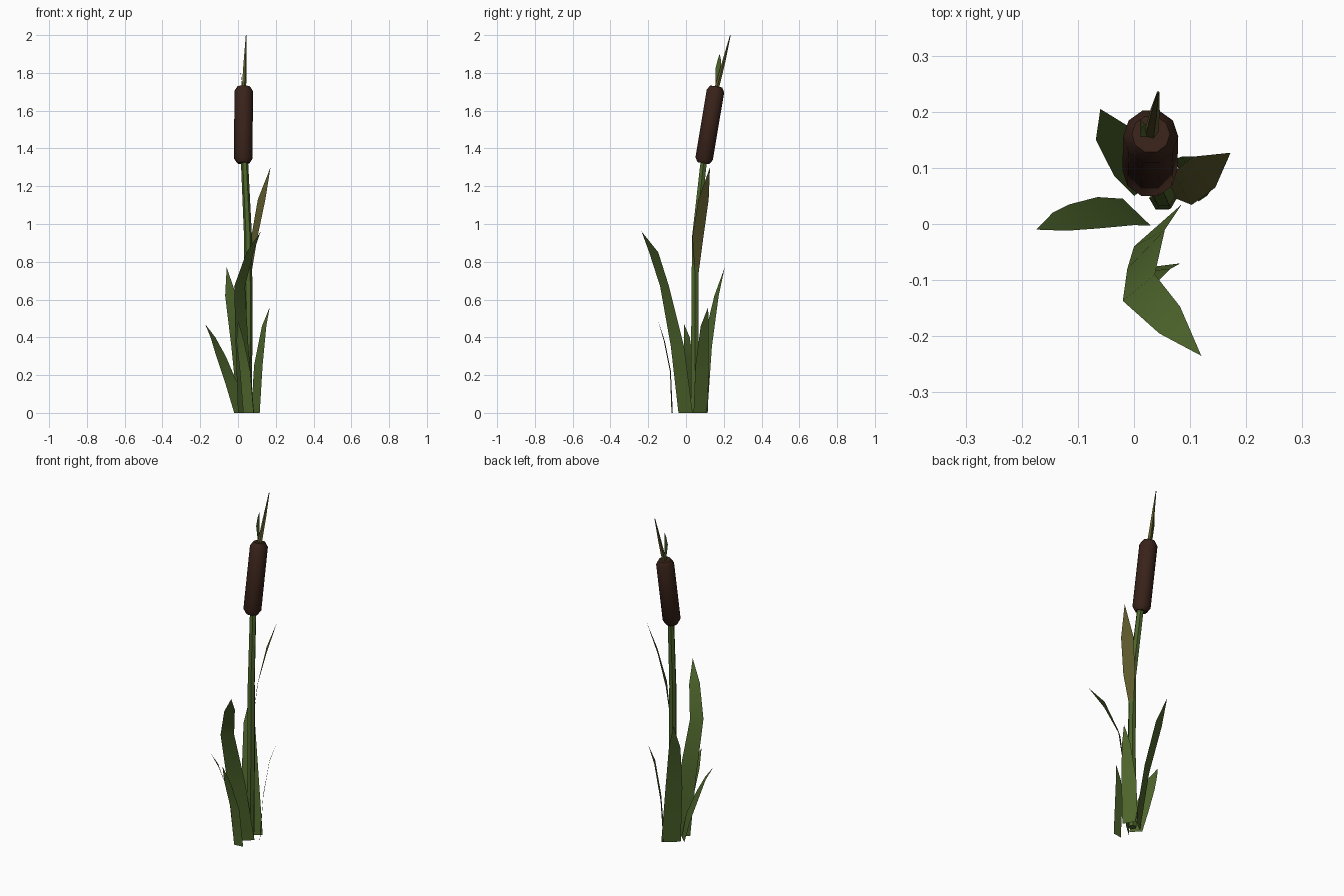
import bpy
import math
from mathutils import Vector

if "Cube" in bpy.data.objects:
    bpy.data.objects.remove(bpy.data.objects["Cube"])


def material(name, color):
    m = bpy.data.materials.new(name)
    m.diffuse_color = (*color, 1)
    m.use_nodes = True
    m.node_tree.nodes["Principled BSDF"].inputs["Base Color"].default_value = m.diffuse_color
    return m


GREEN = material("leaf_green", (0.075, 0.13, 0.025))
OLIVE = material("dry_olive", (0.11, 0.10, 0.025))
BROWN = material("seed_brown", (0.04, 0.016, 0.010))


def make_object(name, verts, faces, mat):
    mesh = bpy.data.meshes.new(name)
    mesh.from_pydata(verts, [], faces)
    mesh.update()
    mesh.materials.append(mat)
    ob = bpy.data.objects.new(name, mesh)
    bpy.context.collection.objects.link(ob)
    bpy.context.view_layer.objects.active = ob
    ob.select_set(True)
    bpy.ops.object.shade_smooth_by_angle(angle=math.radians(45))
    ob.select_set(False)
    return ob


def tube(name, rings, sides, mat):
    """Loft round rings (centre, radius) along a path and cap both ends."""
    pts = [Vector(c) for c, _ in rings]
    verts, faces = [], []
    for i, (_, r) in enumerate(rings):
        axis = (pts[min(i + 1, len(pts) - 1)] - pts[max(i - 1, 0)]).normalized()
        side = Vector((0, 1, 0)).cross(axis).normalized()
        up = axis.cross(side)
        for k in range(sides):
            a = math.tau * k / sides
            verts.append(pts[i] + r * (math.cos(a) * side + math.sin(a) * up))
    for i in range(len(rings) - 1):
        for k in range(sides):
            a, b = i * sides + k, i * sides + (k + 1) % sides
            faces.append((a, b, b + sides, a + sides))
    faces.append(tuple(reversed(range(sides))))
    faces.append(tuple(range(len(verts) - sides, len(verts))))
    return make_object(name, verts, faces, mat)


def blade(name, sections, tip, mat):
    """Flat leaf: each section is (z, left xy, right xy), closed by a pointed tip."""
    verts = []
    for z, l, r in sections:
        verts += [(*l, z), (*r, z)]
    faces = [(2 * i, 2 * i + 1, 2 * i + 3, 2 * i + 2) for i in range(len(sections) - 1)]
    n = len(verts)
    verts.append(tip)
    faces.append((n - 2, n - 1, n))
    return make_object(name, verts, faces, mat)


# stem
tube("stem", [((.05, .046, 0), .023), ((.055, .047, .5), .022),
              ((.053, .05, .93), .021), ((.033, .097, 1.36), .019)], 6, GREEN)

# seed head, tilted backwards
low, high = Vector((.028, .092, 1.322)), Vector((.03, .16, 1.728))
tube("seed_head", [(low.lerp(high, t), r) for t, r in
                   ((0, .033), (.06, .049), (.94, .049), (1, .034))], 10, BROWN)

# spike and small bract on top of the head
tube("top_spike", [((.03, .16, 1.71), .013), ((.037, .2, 1.86), .009),
                   ((.043, .235, 2.0), .002)], 5, OLIVE)
blade("top_bract", [(1.71, (.026, .155), (.022, .175)), (1.82, (.012, .155), (.012, .185)),
                    (1.87, (.013, .168), (.013, .185))], (.018, .178, 1.9), GREEN)

# leaves around the base
blade("front_tall_leaf", [(0, (.0, -.04), (.085, .035)), (.35, (-.012, -.08), (.055, -.01)),
                          (.67, (-.02, -.137), (.037, -.09)),
                          (.85, (.045, -.195), (.082, -.147))], (.12, -.235, .96), GREEN)
blade("left_leaf", [(0, (-.02, .045), (.03, -.003)), (.15, (-.065, .048), (.0, -.002)),
                    (.3, (-.115, .035), (-.065, -.008)),
                    (.4, (-.145, .02), (-.12, -.012))], (-.174, -.01, .47), GREEN)
blade("front_short_leaf", [(0, (.028, -.077), (.083, -.07)), (.22, (.01, -.085), (.065, -.08)),
                           (.38, (-.008, -.117), (.032, -.112))], (.0, -.148, .49), GREEN)
blade("back_leaf", [(0, (0, .05), (.085, .113)), (.35, (-.035, .085), (.04, .137)),
                    (.62, (-.068, .15), (-.008, .173))], (-.06, .205, .77), GREEN)
blade("right_leaf", [(0, (.115, .04), (.07, .115)), (.25, (.13, .05), (.085, .12)),
                     (.46, (.15, .078), (.127, .12))], (.168, .117, .56), GREEN)

# leaf growing off the stem
blade("stem_leaf", [(.72, (.068, .048), (.058, .064)), (.93, (.103, .034), (.07, .092)),
                    (1.13, (.145, .065), (.105, .12))], (.172, .127, 1.3), OLIVE)
